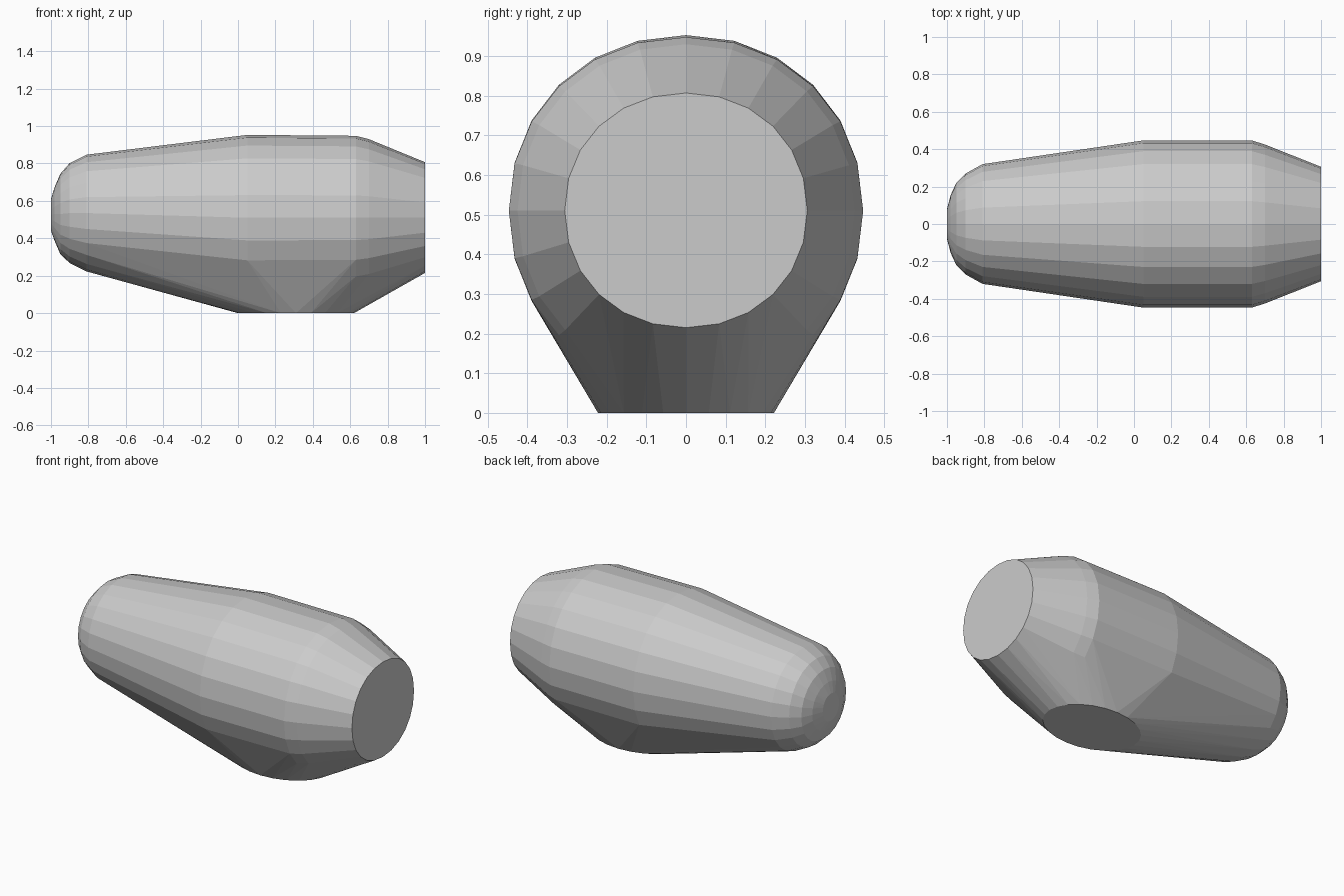
import bpy, bmesh
from math import sin, cos, pi

if "Cube" in bpy.data.objects:
    bpy.data.objects.remove(bpy.data.objects["Cube"])

bm = bmesh.new()


def ring(x, zc, ry, rz, n=24, power=0.96):
    """Upright, slightly squared cross-section at x."""
    for i in range(n):
        a = 2 * pi * i / n
        c, s = cos(a), sin(a)
        y = ry * abs(c) ** power * (1 if c > 0 else -1)
        z = rz * abs(s) ** power * (1 if s > 0 else -1)
        bm.verts.new((x, y, zc + z))


# Sections from the domed nose to the flat end: x, centre z, half width, half height
sections = [
    (-1.00, 0.525, 0.08, 0.085),
    (-0.98, 0.53, 0.155, 0.145),
    (-0.95, 0.53, 0.22, 0.215),
    (-0.90, 0.535, 0.27, 0.267),
    (-0.81, 0.535, 0.32, 0.312),
    (0.05, 0.51, 0.447, 0.443),
    (0.63, 0.51, 0.447, 0.438),
    (0.70, 0.51, 0.425, 0.420),
    (1.00, 0.511, 0.306, 0.296),
]
for s in sections:
    ring(*s)

# Oval foot on the ground
for i in range(24):
    a = 2 * pi * i / 24
    bm.verts.new((0.31 + 0.31 * cos(a), 0.222 * sin(a), 0))

# Wrap all sections in one convex skin
out = bmesh.ops.convex_hull(bm, input=bm.verts[:])
loose = [v for v in bm.verts if not v.link_faces]
bmesh.ops.delete(bm, geom=loose, context='VERTS')
bmesh.ops.dissolve_limit(bm, angle_limit=0.01, verts=bm.verts[:], edges=bm.edges[:])
bmesh.ops.recalc_face_normals(bm, faces=bm.faces[:])

mesh = bpy.data.meshes.new("body_shell")
bm.to_mesh(mesh)
bm.free()
body = bpy.data.objects.new("body_shell", mesh)
bpy.context.collection.objects.link(body)
